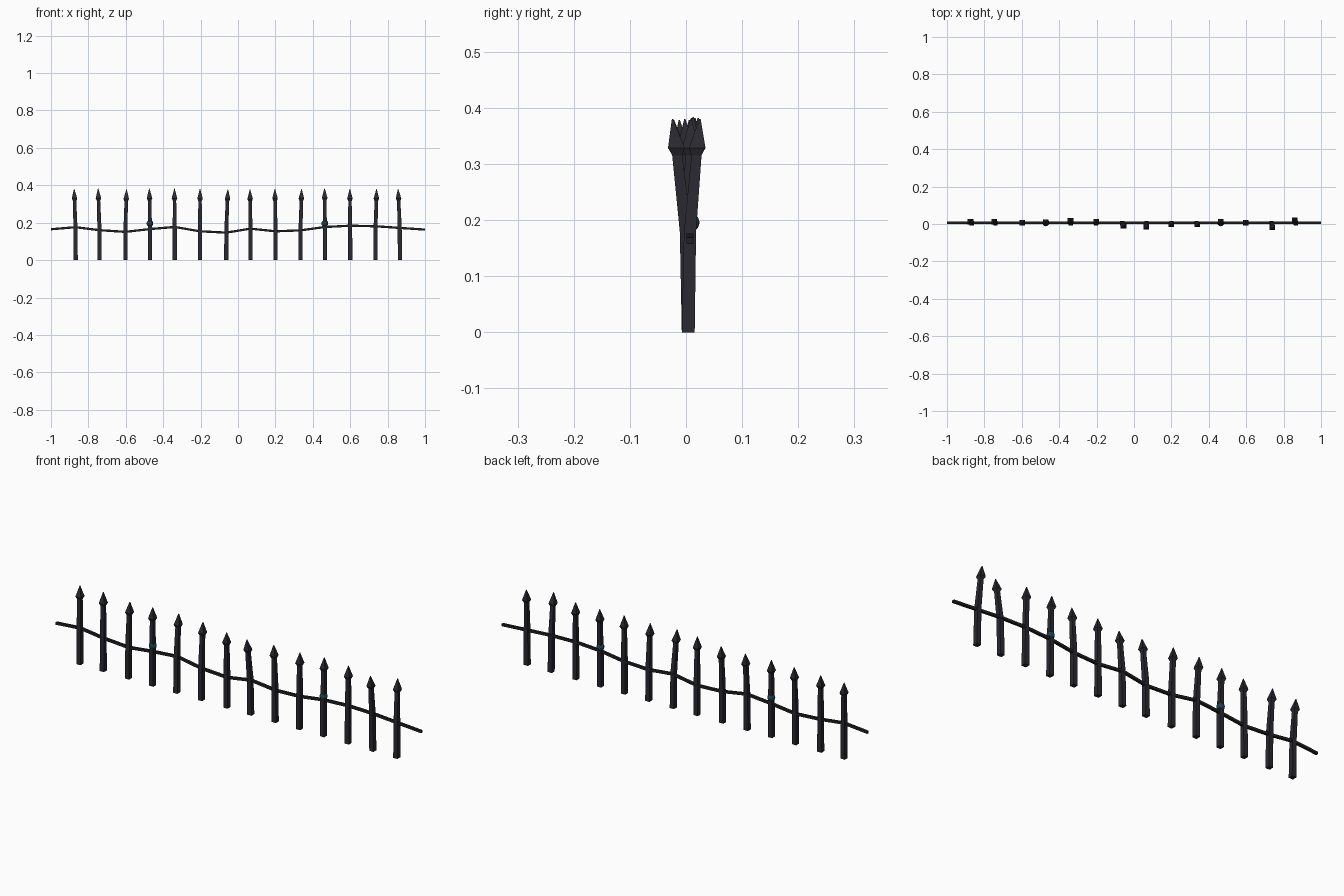
import bpy, bmesh
from mathutils import Vector

if "Cube" in bpy.data.objects:
    bpy.data.objects.remove(bpy.data.objects["Cube"])


def material(name, rgb):
    m = bpy.data.materials.new(name)
    m.diffuse_color = (*rgb, 1)
    m.use_nodes = True
    m.node_tree.nodes["Principled BSDF"].inputs["Base Color"].default_value = m.diffuse_color
    return m


IRON = material("dark iron", (0.022, 0.022, 0.029))
RAIL = material("black rail", (0.015, 0.015, 0.018))
KNOB = material("deep teal", (0.012, 0.060, 0.095))


def finish(bm, name, mat):
    bmesh.ops.recalc_face_normals(bm, faces=bm.faces)
    me = bpy.data.meshes.new(name)
    bm.to_mesh(me)
    bm.free()
    me.materials.append(mat)
    ob = bpy.data.objects.new(name, me)
    bpy.context.collection.objects.link(ob)
    return ob


def square_loft(name, sections, mat):
    """Bridge rings, each a list of four points; cap both ends."""
    bm = bmesh.new()
    rings = [[bm.verts.new(p) for p in s] for s in sections]
    for a, b in zip(rings, rings[1:]):
        for i in range(4):
            j = (i + 1) % 4
            bm.faces.new((a[i], a[j], b[j], b[i]))
    bm.faces.new(rings[0])
    bm.faces.new(rings[-1])
    return finish(bm, name, mat)


CORNERS = [(-1, -1), (1, -1), (1, 1), (-1, 1)]
Y0 = 0.004

# Pickets: base x, lean in x, lean in y, height
pickets = [
    (-.868, -.008, .012, .380), (-.740, -.008, .012, .382), (-.602, .006, .002, .378),
    (-.470, -.004, .006, .382), (-.338, -.002, .018, .382), (-.203, .000, .012, .380),
    (-.063, .009, -.016, .378), (.067, -.003, -.026, .378), (.201, -.004, -.006, .380),
    (.334, .006, -.006, .380), (.465, -.002, .009, .384), (.600, -.002, .005, .380),
    (.735, .006, -.028, .380), (.866, -.010, .021, .380)]

# Height fraction, share of the lean, half width
profile = [(0, 0, .0115), (.47, .15, .0108), (.83, .70, .0090),
           (.865, .76, .0148), (1, 1, .0012)]

for n, (x, lx, ly, h) in enumerate(pickets):
    square_loft(f"picket_{n + 1}", [
        [Vector((x + lx * k + sx * w, Y0 + ly * k + sy * w, h * t)) for sx, sy in CORNERS]
        for t, k, w in profile], IRON)

# Sagging cross rail threaded through the pickets
rail_z = [.165, .176, .160, .151, .166, .177, .154, .147,
          .168, .154, .159, .177, .184, .181, .172, .163]
rail_x = [-1] + [p[0] for p in pickets] + [1]
square_loft("cross_rail", [
    [Vector((x, .007 + sy * .006, z + sz * .006)) for sy, sz in CORNERS]
    for x, z in zip(rail_x, rail_z)], RAIL)

# Faceted knobs on two pickets
for side, x in (("left", -.471), ("right", .464)):
    bm = bmesh.new()
    bmesh.ops.create_icosphere(bm, subdivisions=2, radius=.0185)
    bmesh.ops.translate(bm, verts=bm.verts, vec=(x, .006, .196))
    finish(bm, f"knob_{side}", KNOB)
